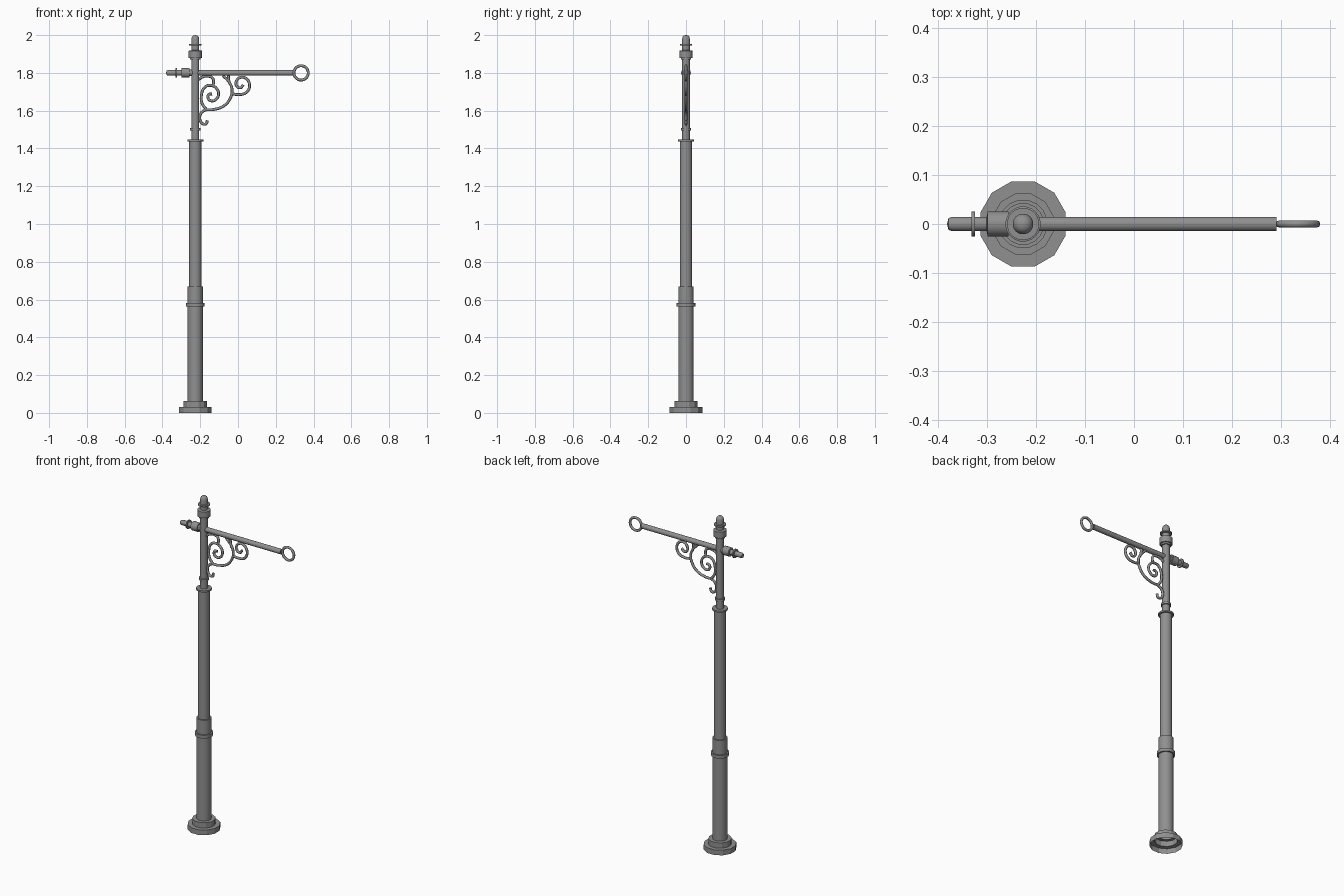
import bpy, bmesh, math
from mathutils import Vector, Matrix

if "Cube" in bpy.data.objects:
    bpy.data.objects.remove(bpy.data.objects["Cube"])

POLE_X = -0.226
ARM_Z = 1.8

# Dark cast iron
iron = bpy.data.materials.new("dark_iron")
iron.diffuse_color = (0.28, 0.28, 0.28, 1)
iron.use_nodes = True
iron.node_tree.nodes["Principled BSDF"].inputs["Base Color"].default_value = iron.diffuse_color


def lathe(name, profile, sides, matrix, smooth=True):
    """Revolve (radius, height) points around local z."""
    bm = bmesh.new()
    rings = []
    for r, h in profile:
        if r == 0:
            rings.append([bm.verts.new((0, 0, h))])
        else:
            rings.append([bm.verts.new((r * math.cos(a), r * math.sin(a), h))
                          for a in (2 * math.pi * (i + 0.5) / sides for i in range(sides))])
    for lo, hi in zip(rings, rings[1:]):
        for i in range(sides):
            j = (i + 1) % sides
            quad = [lo[i % len(lo)], lo[j % len(lo)], hi[j % len(hi)], hi[i % len(hi)]]
            bm.faces.new(list(dict.fromkeys(quad)))
    bmesh.ops.recalc_face_normals(bm, faces=bm.faces)
    bm.transform(matrix)
    return finish(name, bm, smooth)


def finish(name, bm, smooth):
    mesh = bpy.data.meshes.new(name)
    bm.to_mesh(mesh)
    bm.free()
    mesh.materials.append(iron)
    ob = bpy.data.objects.new(name, mesh)
    bpy.context.collection.objects.link(ob)
    if smooth:
        bpy.ops.object.select_all(action='DESELECT')
        ob.select_set(True)
        bpy.context.view_layer.objects.active = ob
        bpy.ops.object.shade_smooth_by_angle(angle=math.radians(35))
    return ob


def scroll(name, points, radius=0.0075):
    """Round iron bar through (x, z) points in the y = 0 plane."""
    cu = bpy.data.curves.new(name, 'CURVE')
    cu.dimensions = '3D'
    cu.bevel_depth = radius
    cu.bevel_resolution = 2
    cu.resolution_u = 5
    cu.use_fill_caps = True
    cu.materials.append(iron)
    sp = cu.splines.new('BEZIER')
    sp.bezier_points.add(len(points) - 1)
    for bp, (x, z) in zip(sp.bezier_points, points):
        bp.co = (x, 0, z)
        bp.handle_left_type = bp.handle_right_type = 'AUTO'
    ob = bpy.data.objects.new(name, cu)
    bpy.context.collection.objects.link(ob)
    return ob


pole = Matrix.Translation((POLE_X, 0, 0))

# Stepped twelve-sided foot, open underneath
lathe("base", [(0.09, 0), (0.09, 0.031), (0.064, 0.031), (0.064, 0.063), (0.041, 0.063)],
      12, pole, smooth=False)

# Lower sleeve, collar and main shaft
lathe("lower_column", [(0.041, 0.06), (0.041, 0.563), (0.05, 0.563), (0.05, 0.582),
                       (0.041, 0.582), (0.041, 0.668), (0.033, 0.668)], 16, pole)
lathe("main_column", [(0.033, 0.66), (0.033, 1.437), (0.043, 1.437), (0.043, 1.447),
                      (0.021, 1.447)], 16, pole)

# Thin upper post with ring, knob and domed finial
lathe("upper_post", [(0.021, 1.44), (0.021, 1.496), (0.028, 1.496), (0.028, 1.508),
                     (0.021, 1.508), (0.021, 1.87), (0.028, 1.87), (0.028, 1.88),
                     (0.036, 1.88), (0.036, 1.917), (0.021, 1.92), (0.021, 1.944),
                     (0.033, 1.944), (0.033, 1.952), (0.021, 1.952), (0.021, 1.98),
                     (0.018, 1.991), (0.011, 1.998), (0, 2.0)], 20, pole)

# Cross arm with its finial on the short side
arm = Matrix.Translation((0, 0, ARM_Z)) @ Matrix.Rotation(-math.pi / 2, 4, 'Y')
lathe("cross_arm", [(0, -0.29), (0.015, -0.29), (0.015, 0.245), (0.018, 0.245),
                    (0.018, 0.256), (0.026, 0.256), (0.026, 0.298), (0.015, 0.3),
                    (0.015, 0.324), (0.026, 0.324), (0.026, 0.331), (0.015, 0.331),
                    (0.015, 0.37), (0.012, 0.378), (0, 0.381)], 16, arm)

# Hanging ring at the end of the arm
bpy.ops.mesh.primitive_torus_add(major_radius=0.038, minor_radius=0.0075, major_segments=28,
                                 minor_segments=8, location=(0.334, 0, ARM_Z),
                                 rotation=(math.pi / 2, 0, 0))
ring = bpy.context.object
ring.name = "end_ring"
ring.data.materials.append(iron)
bpy.ops.object.shade_smooth()

# Wrought scrollwork: main sweep with hook, large spiral, small spiral
scroll("main_sweep", [(-0.163, 1.549), (-0.167, 1.532), (-0.183, 1.529), (-0.199, 1.545),
                      (-0.201, 1.575), (-0.181, 1.6), (-0.13, 1.606), (-0.077, 1.624),
                      (-0.043, 1.662), (-0.031, 1.705), (-0.043, 1.745), (-0.08, 1.787)])
scroll("large_spiral", [(-0.166, 1.604), (-0.19, 1.638), (-0.193, 1.685), (-0.176, 1.724),
                        (-0.145, 1.734), (-0.115, 1.719), (-0.103, 1.688), (-0.117, 1.659),
                        (-0.141, 1.652), (-0.159, 1.668), (-0.154, 1.686), (-0.137, 1.688)])
scroll("small_spiral", [(-0.034, 1.69), (0.005, 1.685), (0.045, 1.697), (0.061, 1.73),
                        (0.048, 1.766), (0.018, 1.777), (-0.007, 1.76), (-0.008, 1.732),
                        (0.012, 1.721), (0.028, 1.737)])
scroll("top_link", [(-0.208, 1.765), (-0.19, 1.777), (-0.16, 1.783), (-0.133, 1.77),
                    (-0.132, 1.728)])
scroll("short_stem", [(-0.05, 1.79), (-0.05, 1.765), (-0.043, 1.74)])
